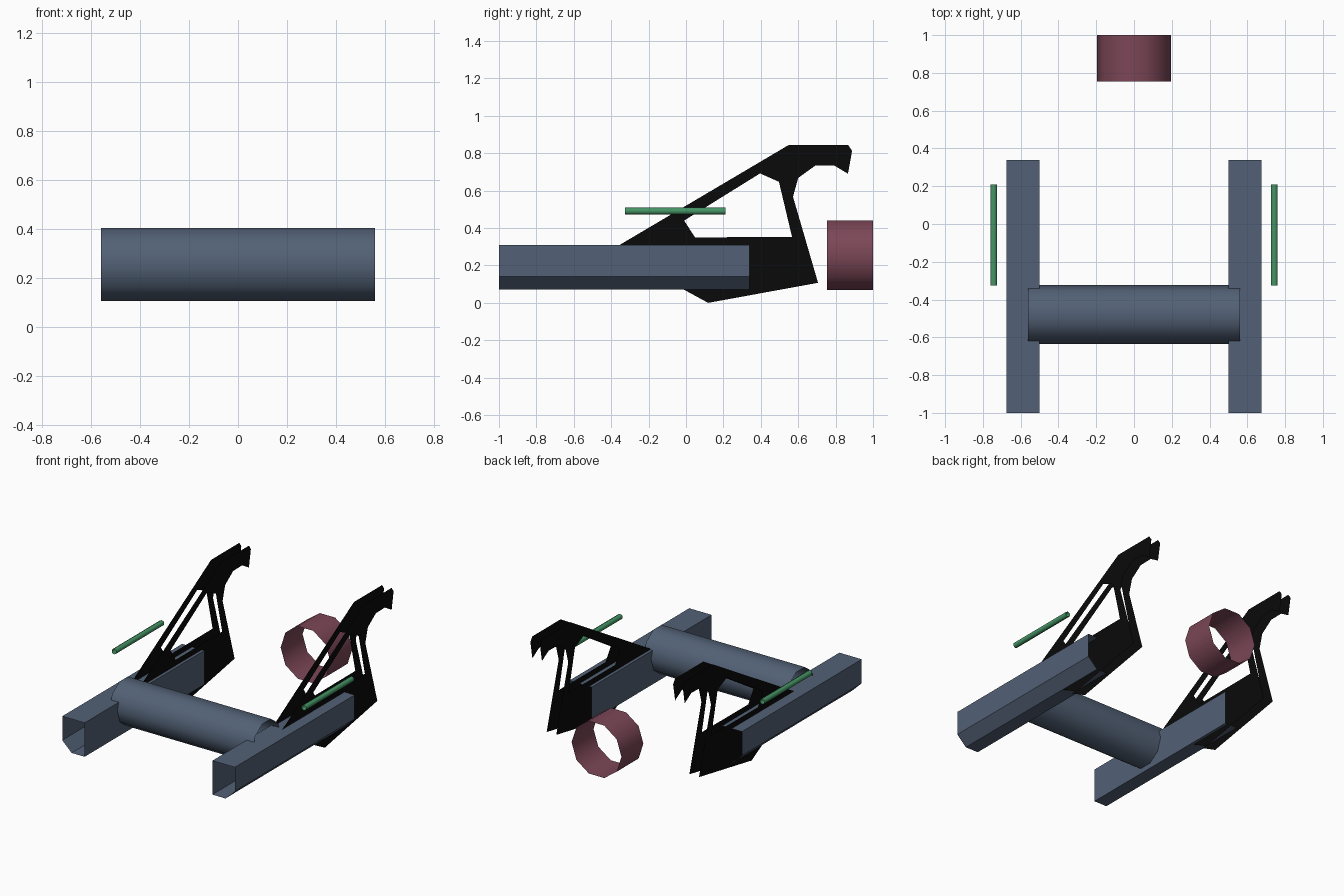
import bpy, bmesh
from math import cos, sin, tau
from mathutils import Vector

if "Cube" in bpy.data.objects:
    bpy.data.objects.remove(bpy.data.objects["Cube"])


def material(name, rgb):
    m = bpy.data.materials.new(name)
    m.diffuse_color = (*rgb, 1)
    m.use_nodes = True
    m.node_tree.nodes["Principled BSDF"].inputs["Base Color"].default_value = m.diffuse_color
    return m


STEEL = material("blue_grey", (0.085, 0.12, 0.18))
BLACK = material("black", (0.003, 0.003, 0.003))
RED = material("dark_red", (0.2, 0.062, 0.095))
GREEN = material("green", (0.06, 0.3, 0.13))


def finish(name, bm, mat, smooth=False, mirror=False):
    me = bpy.data.meshes.new(name)
    bm.to_mesh(me)
    bm.free()
    for p in me.polygons:
        p.use_smooth = smooth
    me.materials.append(mat)
    ob = bpy.data.objects.new(name, me)
    bpy.context.collection.objects.link(ob)
    if mirror:
        ob.modifiers.new("mirror", 'MIRROR').use_mirror_merge = False
    return ob


def loop_edges(bm, pts):
    vs = [bm.verts.new(p) for p in pts]
    return [bm.edges.new((vs[i - 1], vs[i])) for i in range(len(vs))]


def open_tube(name, pts, vec, mat, smooth=False, mirror=False):
    """Extrude a closed outline along vec, leaving both ends open."""
    bm = bmesh.new()
    r = bmesh.ops.extrude_edge_only(bm, edges=loop_edges(bm, pts))
    new = [g for g in r["geom"] if isinstance(g, bmesh.types.BMVert)]
    bmesh.ops.translate(bm, verts=new, vec=Vector(vec))
    bmesh.ops.recalc_face_normals(bm, faces=bm.faces[:])
    return finish(name, bm, mat, smooth, mirror)


def ring(n, r, phase=0.0):
    return [(r * cos(tau * i / n + phase), r * sin(tau * i / n + phase)) for i in range(n)]


# Side rails: open box channel with the outer lower corner cut off
rail = [(0.5, 0.31), (0.675, 0.31), (0.675, 0.14), (0.602, 0.07), (0.5, 0.07)]
open_tube("side_rail", [(x, -1, z) for x, z in rail], (0, 1.34, 0), STEEL, mirror=True)

# Cross tube joining the rails
open_tube("cross_tube", [(-0.56, -0.48 + a, 0.256 + b) for a, b in ring(10, 0.156)],
          (1.12, 0, 0), STEEL, smooth=True)

# Rear ring
open_tube("rear_ring", [(a, 0.755, 0.255 + b) for a, b in ring(10, 0.195)],
          (0, 0.245, 0), RED, smooth=True)

# Thin rods outside the rails
open_tube("side_rod", [(0.743 + a, -0.325, 0.491 + b) for a, b in ring(6, 0.02, tau / 4)],
          (0, 0.535, 0), GREEN, smooth=True, mirror=True)

# Hooked brackets: two flat plates with a window on each side
outline = [(-0.40, 0.283), (0.551, 0.845), (0.866, 0.845), (0.888, 0.813), (0.866, 0.69),
           (0.791, 0.735), (0.69, 0.733), (0.6, 0.668), (0.572, 0.567), (0.706, 0.107),
           (0.118, 0.0)]
window = [(0.396, 0.692), (0.497, 0.647), (0.567, 0.352), (0.048, 0.35), (-0.01, 0.44)]
bm = bmesh.new()
for x in (0.521, 0.596):
    edges = []
    for pts in (outline, window):
        edges += loop_edges(bm, [(x, y, z) for y, z in pts])
    bmesh.ops.triangle_fill(bm, edges=edges, use_beauty=True, normal=(1, 0, 0))
finish("hook_bracket", bm, BLACK, mirror=True)
